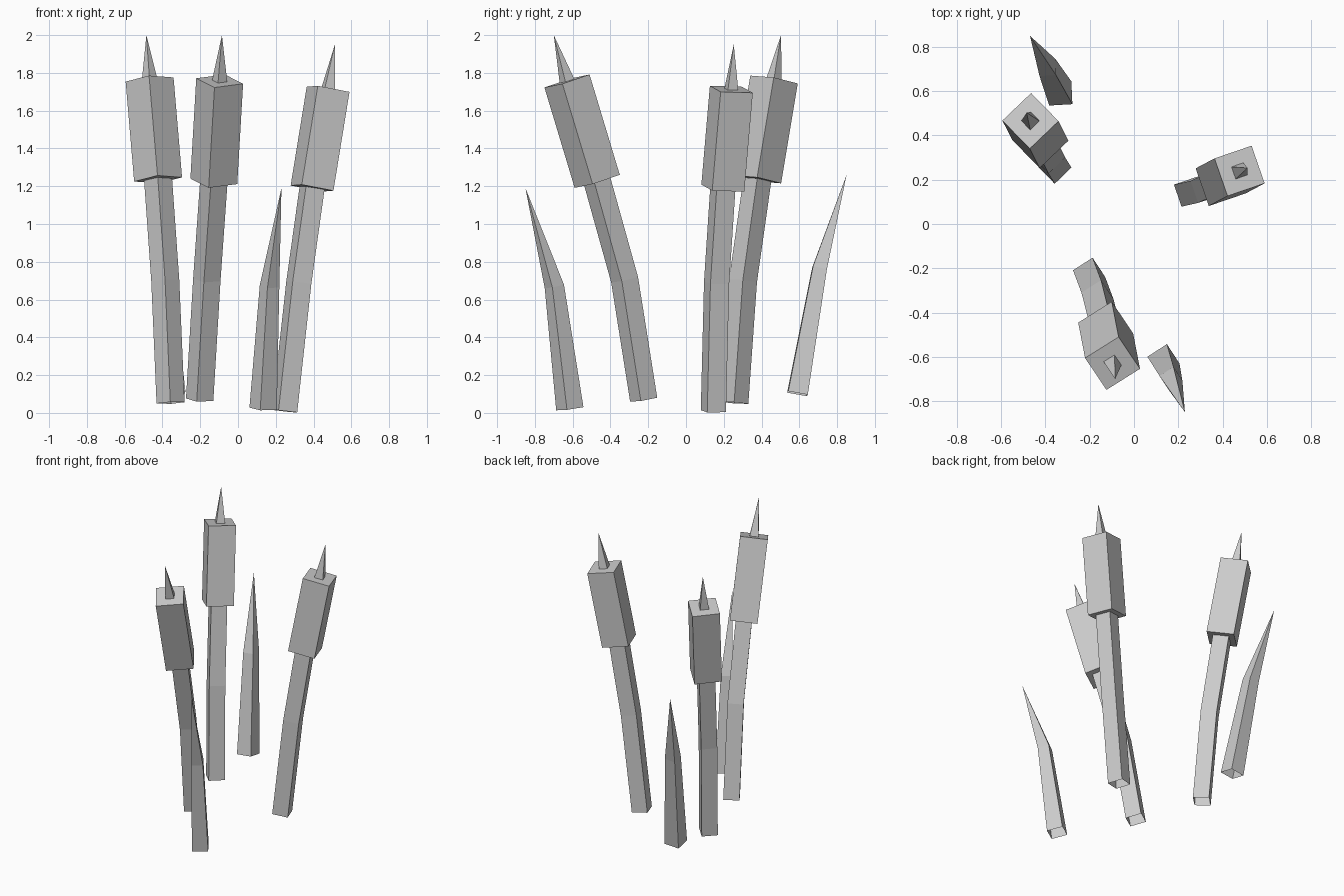
import bpy, bmesh, math
from mathutils import Vector, Matrix

if "Cube" in bpy.data.objects:
    bpy.data.objects.remove(bpy.data.objects["Cube"])


def square_sweep(name, points, widths, turn, capped=False):
    """Sweep a square section along points; width 0 ends in a sharp tip."""
    pts = [Vector(p) for p in points]
    bm = bmesh.new()
    rings = []
    for i, (p, w) in enumerate(zip(pts, widths)):
        a, b = pts[max(i - 1, 0)], pts[min(i + 1, len(pts) - 1)]
        rot = Vector((0, 0, 1)).rotation_difference(b - a).to_matrix()
        rot = rot @ Matrix.Rotation(math.radians(turn), 3, 'Z')
        if w == 0:
            rings.append([bm.verts.new(p)])
        else:
            h = w / 2
            rings.append([bm.verts.new(p + rot @ Vector((x, y, 0)))
                          for x, y in ((-h, -h), (h, -h), (h, h), (-h, h))])
    for lo, hi in zip(rings, rings[1:]):
        for k in range(4):
            n = (k + 1) % 4
            if len(hi) == 1:
                bm.faces.new((lo[k], lo[n], hi[0]))
            else:
                bm.faces.new((lo[k], lo[n], hi[n], hi[k]))
    if capped:
        bm.faces.new(rings[0][::-1])
        bm.faces.new(rings[-1])
    mesh = bpy.data.meshes.new(name)
    bm.to_mesh(mesh)
    bm.free()
    ob = bpy.data.objects.new(name, mesh)
    bpy.context.collection.objects.link(ob)
    return ob


# Reeds: stem base, stem bend, head bottom, head top, spike tip, section turn
reeds = {
    "left": ((-0.357, 0.256, 0.053), (-0.385, 0.302, 0.70),
             (-0.423, 0.378, 1.236), (-0.468, 0.466, 1.765), (-0.485, 0.503, 2.0), 44),
    "front": ((-0.203, -0.224, 0.07), (-0.165, -0.325, 0.705),
              (-0.128, -0.470, 1.226), (-0.097, -0.630, 1.757), (-0.085, -0.70, 2.0), 33),
    "right": ((0.247, 0.145, 0.009), (0.322, 0.162, 0.69),
              (0.392, 0.195, 1.19), (0.477, 0.240, 1.713), (0.513, 0.253, 1.95), 19),
}
for side, (base, bend, low, top, tip, turn) in reeds.items():
    square_sweep(f"{side}_reed_stem", (base, bend, low), (0.105, 0.105, 0.105), turn)
    square_sweep(f"{side}_reed_head", (low, top), (0.18, 0.18), turn, capped=True)
    square_sweep(f"{side}_reed_spike", (top, tip), (0.058, 0), turn)

# Leaves: tapering blades with one bend
square_sweep("front_leaf", ((0.133, -0.615, 0.022), (0.167, -0.697, 0.67),
                            (0.23, -0.85, 1.19)), (0.105, 0.075, 0), 33)
square_sweep("back_leaf", ((-0.333, 0.590, 0.102), (-0.391, 0.707, 0.765),
                           (-0.47, 0.85, 1.26)), (0.105, 0.075, 0), 3)
